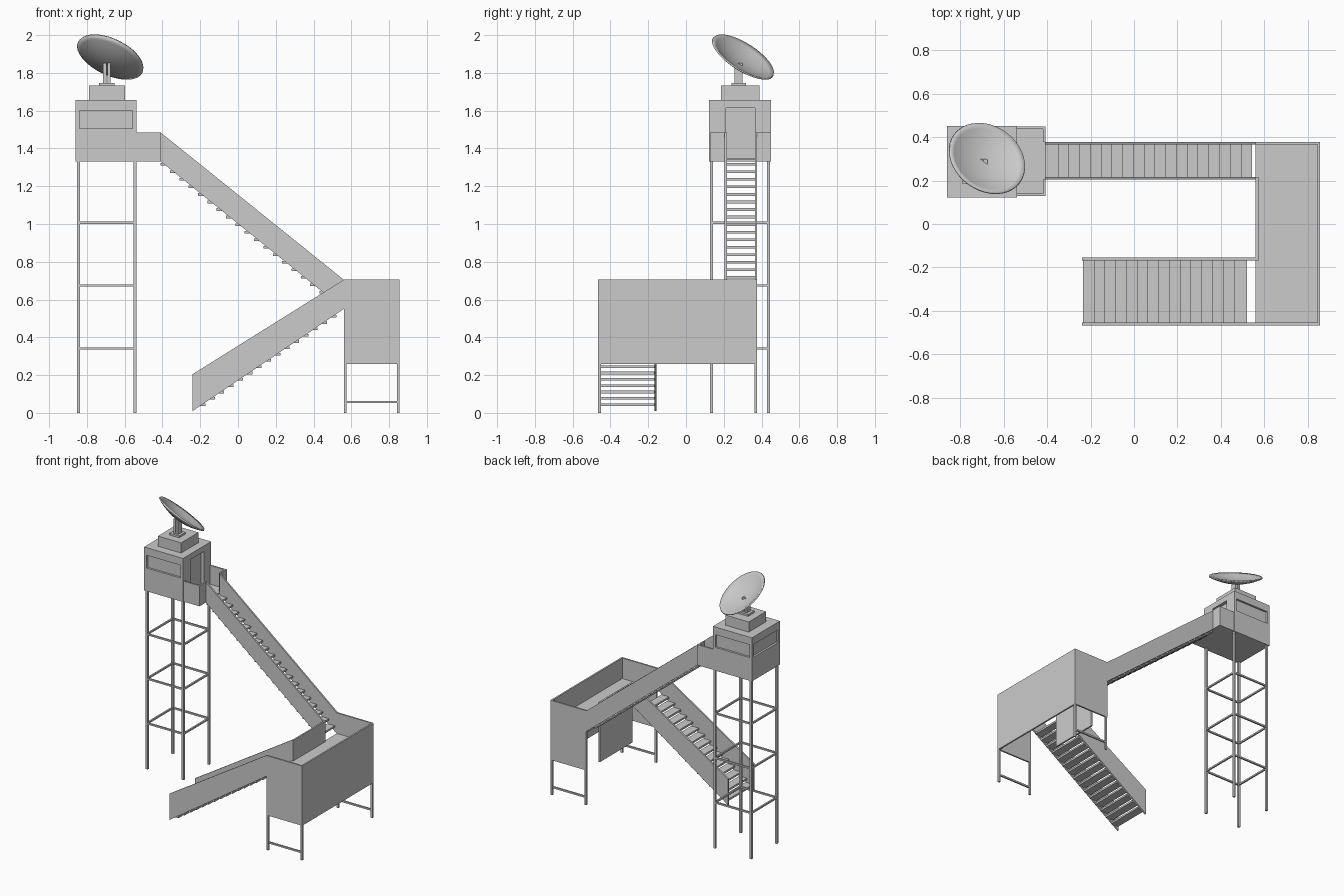
import bpy, bmesh, math
from mathutils import Vector

if "Cube" in bpy.data.objects:
    bpy.data.objects.remove(bpy.data.objects["Cube"])


def mesh_object(name, bm):
    bmesh.ops.recalc_face_normals(bm, faces=bm.faces)
    me = bpy.data.meshes.new(name)
    bm.to_mesh(me)
    bm.free()
    ob = bpy.data.objects.new(name, me)
    bpy.context.collection.objects.link(ob)
    return ob


def add_box(bm, x0, x1, y0, y1, z0, z1):
    vs = bmesh.ops.create_cube(bm, size=1)["verts"]
    for v in vs:
        v.co = Vector((x1 if v.co.x > 0 else x0,
                       y1 if v.co.y > 0 else y0,
                       z1 if v.co.z > 0 else z0))


def boxes(name, *specs):
    bm = bmesh.new()
    for s in specs:
        add_box(bm, *s)
    return mesh_object(name, bm)


def side_panel(name, pts, y0, y1):
    bm = bmesh.new()
    a = [bm.verts.new((x, y0, z)) for x, z in pts]
    f = bm.faces.new(a)
    r = bmesh.ops.extrude_face_region(bm, geom=[f])
    for v in r["geom"]:
        if isinstance(v, bmesh.types.BMVert):
            v.co.y = y1
    return mesh_object(name, bm)


T = 0.012  # sheet thickness

# Tower legs and square brace rings
X0, X1, Y0, Y1, W = -0.852, -0.538, 0.127, 0.445, 0.016
boxes("tower_legs", *[(x, x + W, y, y + W, 0, 1.34)
                      for x in (X0, X1 - W) for y in (Y0, Y1 - W)])
braces = []
for z in (0.335, 0.668, 1.0):
    for y in (Y0 + 0.002, Y1 - 0.014):
        braces.append((X0 + W, X1 - W, y, y + T, z, z + T))
    for x in (X0 + 0.002, X1 - 0.014):
        braces.append((x, x + T, Y0 + W, Y1 - W, z, z + T))
boxes("tower_braces", *braces)

# Cabin with recessed windows and doorway
cabin = boxes("cabin", (-0.86, -0.538, 0.121, 0.451, 1.332, 1.657))
D = 0.015
cutter = boxes("cabin_cutter",
               (-0.84, -0.558, 0.05, 0.121 + D, 1.505, 1.60),
               (-0.84, -0.558, 0.451 - D, 0.52, 1.505, 1.60),
               (-0.93, -0.86 + D, 0.141, 0.431, 1.505, 1.60),
               (-0.538 - 0.025, -0.45, 0.212, 0.365, 1.346, 1.615))
cutter.hide_render = True
cutter.hide_viewport = True
mod = cabin.modifiers.new("openings", "BOOLEAN")
mod.operation = "DIFFERENCE"
mod.solver = "EXACT"
mod.object = cutter

# Small balcony in front of the door
boxes("balcony",
      (-0.538, -0.407, 0.128, 0.449, 1.332, 1.345),
      (-0.538, -0.407, 0.128, 0.128 + T, 1.345, 1.485),
      (-0.538, -0.407, 0.449 - T, 0.449, 1.345, 1.485),
      (-0.407 - T, -0.407, 0.128 + T, 0.205, 1.345, 1.485),
      (-0.407 - T, -0.407, 0.377, 0.449 - T, 1.345, 1.485))

# Roof box, dish mount and pole
boxes("roof_box", (-0.79, -0.598, 0.184, 0.388, 1.655, 1.733))
boxes("dish_mount", (-0.735, -0.655, 0.242, 0.318, 1.733, 1.747),
      (-0.715, -0.697, 0.258, 0.30, 1.745, 1.852),
      (-0.692, -0.674, 0.258, 0.30, 1.745, 1.852))

# Dish: spun bowl with thickness, tilted up toward the back right
R, DEPTH, N = 0.187, 0.045, 40
bm = bmesh.new()
rings = []
steps = 8
for i in range(1, steps + 1):
    r = R * i / steps
    z = DEPTH * ((i / steps) ** 2 - 1)
    rings.append([bm.verts.new((r * math.cos(2 * math.pi * k / N),
                                r * math.sin(2 * math.pi * k / N), z)) for k in range(N)])
tip = bm.verts.new((0, 0, -DEPTH))
for k in range(N):
    j = (k + 1) % N
    bm.faces.new((tip, rings[0][k], rings[0][j]))
    for a, b in zip(rings, rings[1:]):
        bm.faces.new((a[k], b[k], b[j], a[j]))
dish = mesh_object("dish", bm)
normal = Vector((0.37, 0.50, 0.78))
dish.rotation_mode = "QUATERNION"
dish.rotation_quaternion = normal.to_track_quat("Z", "Y")
dish.location = (-0.675, 0.303, 1.885)
sol = dish.modifiers.new("thickness", "SOLIDIFY")
sol.thickness = 0.009
sol.offset = 0
bpy.context.view_layer.objects.active = dish
dish.select_set(True)
bpy.ops.object.shade_smooth_by_angle(angle=math.radians(40))


# Stair flight: two side panels and overlapping open treads
def flight(name, pts, ya, yb, x_first, count, pitch, line):
    side_panel(name + "_panel_front", pts, ya, ya + T)
    side_panel(name + "_panel_back", pts, yb - T, yb)
    treads = []
    for i in range(count):
        x = x_first + i * pitch
        z = line(x)
        treads.append((x - 0.031, x + 0.031, ya + T, yb - T, z, z + 0.014))
    boxes(name + "_treads", *treads)


flight("upper_stairs",
       [(-0.41, 1.332), (0.56, 0.55), (0.56, 0.705), (-0.41, 1.485)],
       0.204, 0.377, -0.379, 19, 0.0495,
       lambda x: 1.332 - 0.806 * (x + 0.41) + 0.002)
flight("lower_stairs",
       [(-0.24, 0.01), (0.56, 0.55), (0.56, 0.705), (-0.24, 0.205)],
       -0.466, -0.155, -0.203, 15, 0.0495,
       lambda x: 0.01 + 0.675 * (x + 0.24) + 0.002)

# Landing floor and walls, open underneath and at the stairs
A0, A1, B0, B1 = 0.56, 0.856, -0.466, 0.377
boxes("landing_floor", (A0, A1 - T, B0 + T, B1 - T, 0.538, 0.552))
boxes("landing_walls",
      (A0, A1, B0, B0 + T, 0.26, 0.705),
      (A0, A1, B1 - T, B1, 0.26, 0.705),
      (A1 - T, A1, B0 + T, B1 - T, 0.26, 0.705),
      (A0, A0 + T, -0.167, 0.216, 0.26, 0.705))

# Landing legs with low cross bars
legs = []
L = 0.014
for y in (B0 + 0.001, B1 - L - 0.001):
    for x in (A0 + 0.001, A1 - L - 0.001):
        legs.append((x, x + L, y, y + L, 0, 0.54))
    legs.append((A0 + L, A1 - L, y + 0.001, y + 0.013, 0.052, 0.064))
boxes("landing_legs", *legs)
